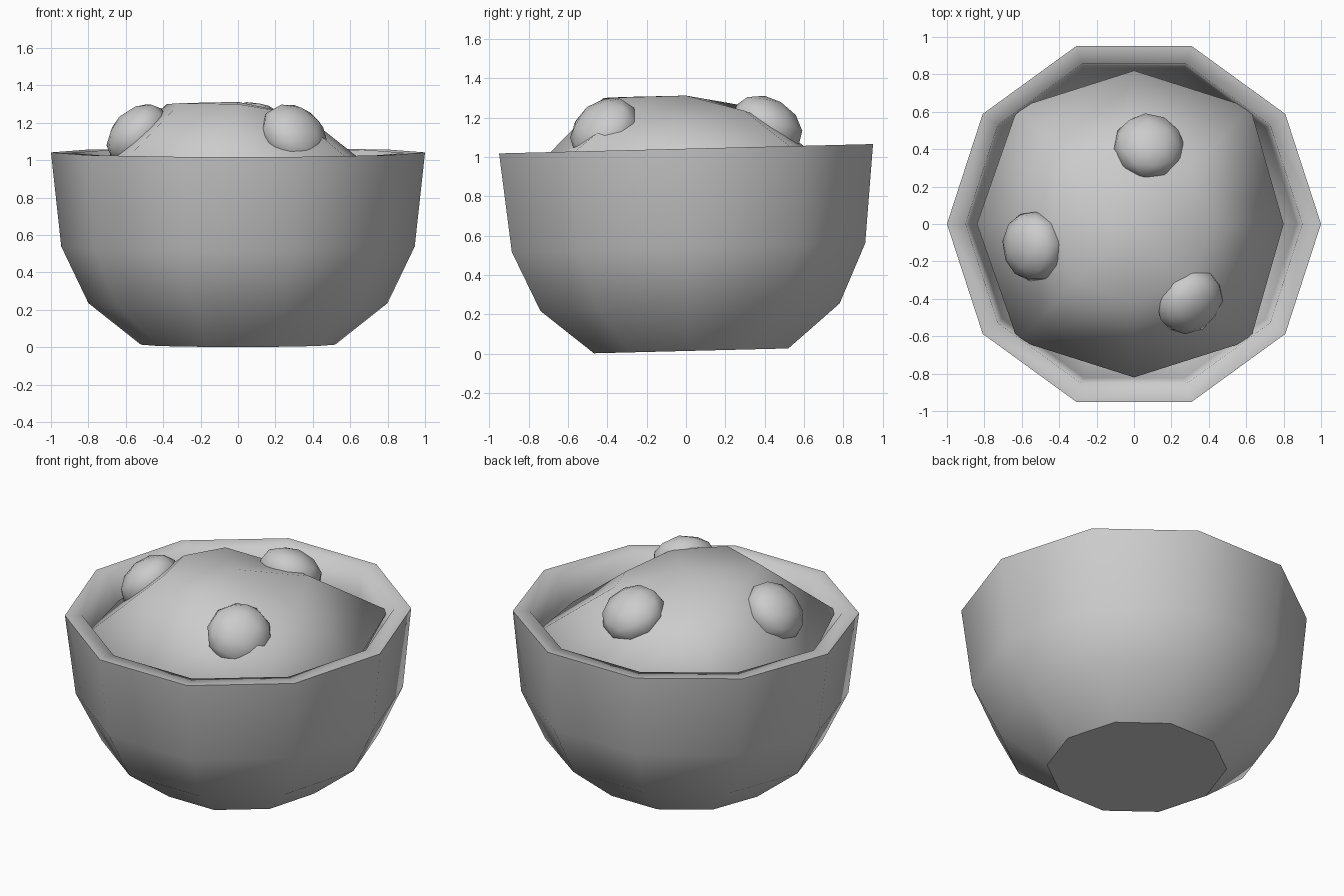
import bpy, bmesh
from math import cos, sin, tau
from mathutils import Vector

cube = bpy.data.objects.get("Cube")
if cube:
    bpy.data.objects.remove(cube)

GREY = (0.6, 0.6, 0.6, 1)
grey = bpy.data.materials.new("plain grey")
grey.use_nodes = True
grey.diffuse_color = GREY
grey.node_tree.nodes["Principled BSDF"].inputs["Base Color"].default_value = GREY


def finish(bm, name):
    """Smooth the faces, make the object and give it the grey material."""
    bmesh.ops.recalc_face_normals(bm, faces=bm.faces)
    for f in bm.faces:
        f.smooth = True
    mesh = bpy.data.meshes.new(name)
    bm.to_mesh(mesh)
    bm.free()
    mesh.materials.append(grey)
    ob = bpy.data.objects.new(name, mesh)
    bpy.context.scene.collection.objects.link(ob)
    return ob


def skin(bm, rings):
    """Join successive rings of vertices with quads."""
    for a, b in zip(rings, rings[1:]):
        for i in range(len(a)):
            j = (i + 1) % len(a)
            bm.faces.new((a[i], a[j], b[j], b[i]))


def sharpen(ring):
    """Mark the edges around a ring as sharp."""
    for v in ring:
        for e in v.link_edges:
            if e.other_vert(v) in ring:
                e.smooth = False


# Bowl: ten-sided wall with thickness, tilted slightly
SIDES = 10
profile = [(0.52, 0), (0.8, 0.222), (0.945, 0.525), (1, 1.028),
           (0.9, 1.025), (0.87, 0.85), (0.78, 0.5), (0.45, 0.12)]
bm = bmesh.new()
rings = [[bm.verts.new((r * cos(tau * i / SIDES), r * sin(tau * i / SIDES), z))
          for i in range(SIDES)] for r, z in profile]
skin(bm, rings)
bm.faces.new(rings[0])
bm.faces.new(rings[-1])
sharpen(rings[0])
sharpen(rings[3])
bowl = finish(bm, "bowl")
bowl.rotation_euler.x = 0.025
bowl.location = (0, 0.026, 0.014)

# Filling: uneven eight-sided dome, its corners sunk into the bowl wall
SEG = 8
bm = bmesh.new()


def dome_ring(radii, heights):
    ring = []
    for i in range(SEG):
        a, r = tau * i / SEG, radii[i % len(radii)]
        ring.append(bm.verts.new((r * cos(a), r * sin(a), heights[i % len(heights)])))
    return ring


dome = [dome_ring([0.72], [0.7]),
        dome_ring([0.8, 0.88, 0.82, 0.88, 0.84, 0.88, 0.82, 0.88], [0.89, 0.98]),
        dome_ring([0.42, 0.42, 0.42, 0.42, 0.38, 0.44, 0.42, 0.42],
                  [1.19, 1.235, 1.19, 1.26, 1.3, 1.305, 1.3, 1.25])]
skin(bm, dome)
bm.faces.new(dome[0])
top = bm.verts.new((0, 0, 1.312))
for i in range(SEG):
    bm.faces.new((dome[-1][i], dome[-1][(i + 1) % SEG], top))
finish(bm, "filling")

# Toppings: flattened lumps lying on the slope of the filling
lumps = {
    "right_topping": ((-0.54, -0.12, 1.14), (-0.7, -0.1, 0.7)),
    "front_topping": ((0.3, -0.415, 1.135), (0.5, -0.55, 0.65)),
    "back_topping": ((0.08, 0.415, 1.165), (0.1, 0.5, 0.85)),
}
for name, (place, normal) in lumps.items():
    bm = bmesh.new()
    bmesh.ops.create_icosphere(bm, subdivisions=2, radius=0.19)
    bmesh.ops.scale(bm, vec=(1, 1, 0.7), verts=bm.verts)
    lump = finish(bm, name)
    lump.location = place
    lump.rotation_euler = Vector(normal).to_track_quat('Z', 'Y').to_euler()
